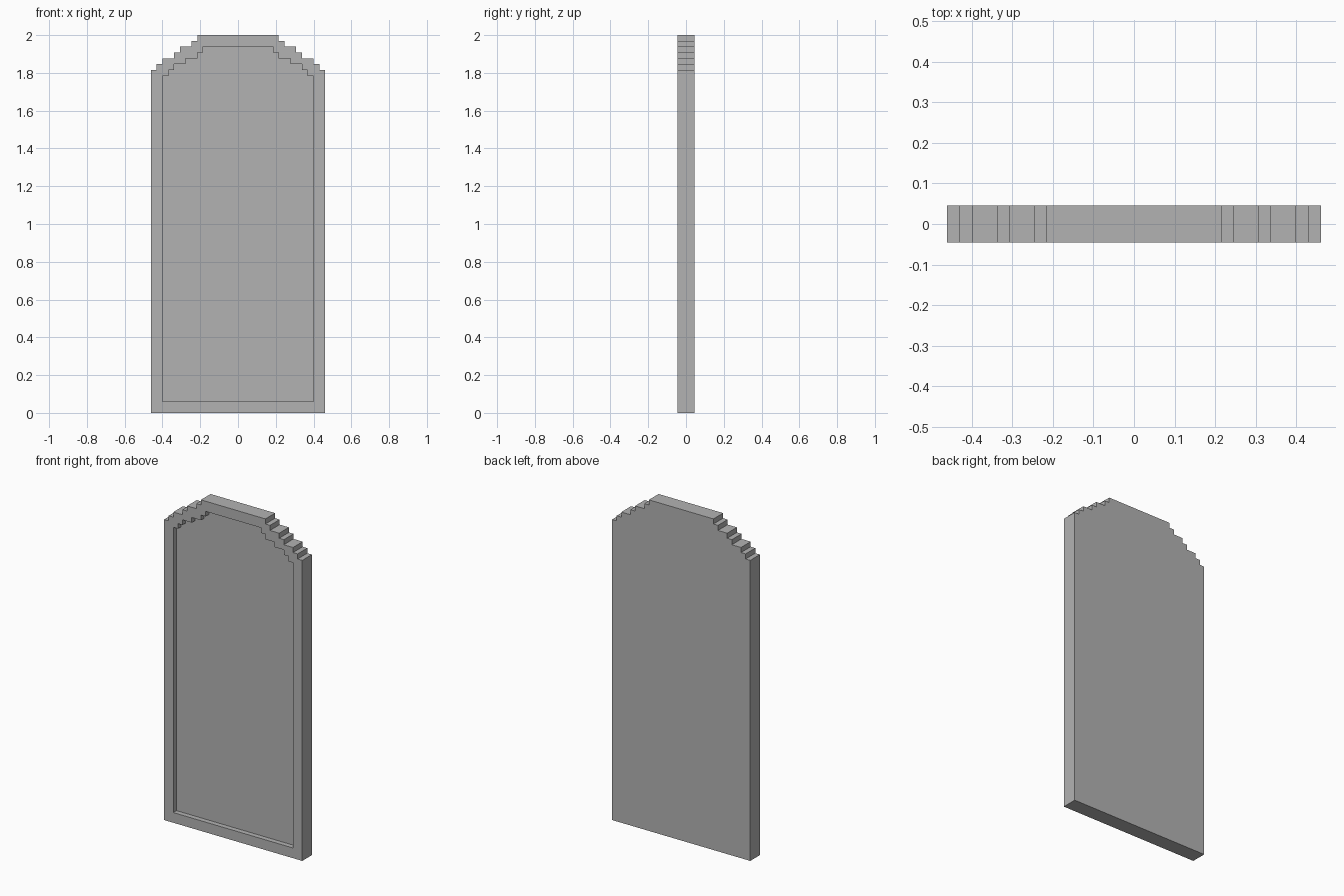
import bpy
import bmesh

cube = bpy.data.objects.get("Cube")
if cube:
    bpy.data.objects.remove(cube, do_unlink=True)

U = 2 / 65            # one step of the arch
FRONT, RECESS, BACK = -1.5, -0.5, 1.5


def arch_profile(half_widths, base, shoulder):
    """Closed stepped-arch outline, rising one unit for each half width."""
    right = [(half_widths[0], base)]
    for i, w in enumerate(half_widths):
        if i:
            right.append((w, shoulder + i - 1))
        right.append((w, shoulder + i))
    return right + [(-x, z) for x, z in reversed(right)]


def add_loop(bm, profile, y):
    return [bm.verts.new((x * U, y * U, z * U)) for x, z in profile]


def add_walls(bm, a, b):
    for i in range(len(a)):
        j = (i + 1) % len(a)
        bm.faces.new((a[i], a[j], b[j], b[i]))


def loop_edges(bm, loop):
    return [bm.edges.get((loop[i - 1], loop[i])) for i in range(len(loop))]


outer = arch_profile([15, 14, 13, 11, 10, 8, 7], 0, 59)
inner = arch_profile([13, 12, 11, 9, 7, 6], 2, 58)

# Outer slab and recessed front panel
bm = bmesh.new()
outer_front = add_loop(bm, outer, FRONT)
outer_back = add_loop(bm, outer, BACK)
inner_front = add_loop(bm, inner, FRONT)
inner_back = add_loop(bm, inner, RECESS)
add_walls(bm, outer_front, outer_back)
add_walls(bm, inner_front, inner_back)
bm.faces.new(outer_back)
bm.faces.new(inner_back)

# Raised rim between the two outlines
rim = loop_edges(bm, outer_front) + loop_edges(bm, inner_front)
bmesh.ops.triangle_fill(bm, edges=rim, use_beauty=True, normal=(0, -1, 0))
bmesh.ops.recalc_face_normals(bm, faces=bm.faces)

mesh = bpy.data.meshes.new("arched_panel")
bm.to_mesh(mesh)
bm.free()
panel = bpy.data.objects.new("arched_panel", mesh)
bpy.context.collection.objects.link(panel)

# Plain grey finish
grey = bpy.data.materials.new("plain_grey")
grey.use_nodes = True
colour = (0.45, 0.45, 0.45, 1)
grey.diffuse_color = colour
grey.node_tree.nodes["Principled BSDF"].inputs["Base Color"].default_value = colour
mesh.materials.append(grey)
